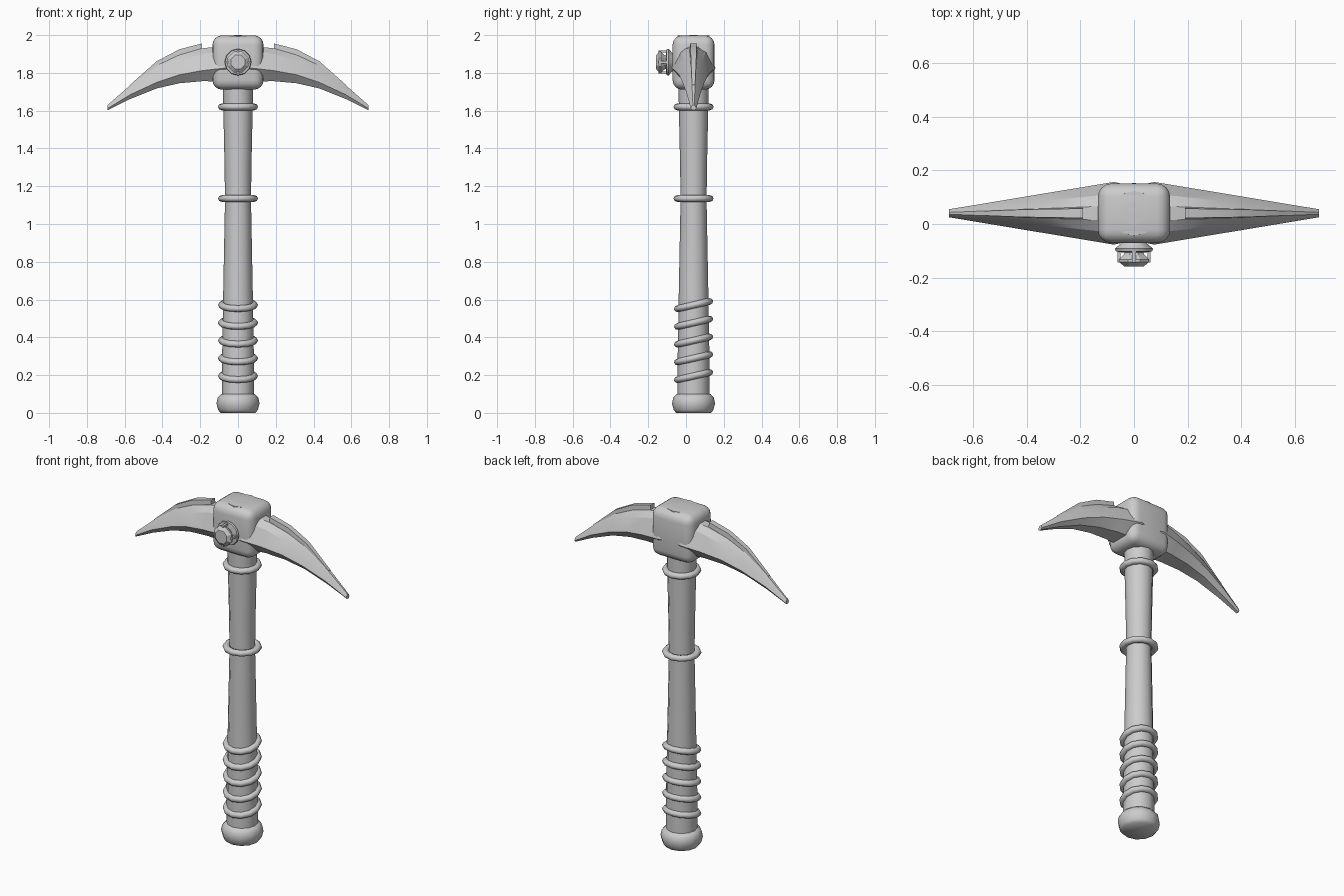
import bpy, bmesh, math
from mathutils import Matrix, Vector

if "Cube" in bpy.data.objects:
    bpy.data.objects.remove(bpy.data.objects["Cube"], do_unlink=True)

AXIS_Y = 0.04

grey = bpy.data.materials.new("plain grey")
grey.use_nodes = True
grey.diffuse_color = (0.6, 0.6, 0.6, 1)
grey.node_tree.nodes["Principled BSDF"].inputs["Base Color"].default_value = (0.6, 0.6, 0.6, 1)


def finish(name, bm, angle=35):
    bmesh.ops.recalc_face_normals(bm, faces=bm.faces)
    mesh = bpy.data.meshes.new(name)
    bm.to_mesh(mesh)
    bm.free()
    mesh.materials.append(grey)
    ob = bpy.data.objects.new(name, mesh)
    bpy.context.collection.objects.link(ob)
    bpy.ops.object.select_all(action='DESELECT')
    ob.select_set(True)
    bpy.context.view_layer.objects.active = ob
    if angle:
        bpy.ops.object.shade_smooth_by_angle(angle=math.radians(angle))
    return ob


def loft(bm, rings):
    """Skin closed rings of points and cap both ends."""
    loops = [[bm.verts.new(p) for p in ring] for ring in rings]
    for a, b in zip(loops, loops[1:]):
        for i in range(len(a)):
            j = (i + 1) % len(a)
            bm.faces.new((a[i], a[j], b[j], b[i]))
    bm.faces.new(loops[0])
    bm.faces.new(loops[-1])


def lathe(name, profile, sides, matrix, angle=40):
    bm = bmesh.new()
    turns = [math.tau * i / sides for i in range(sides)]
    loft(bm, [[(r * math.cos(t), r * math.sin(t), z) for t in turns] for r, z in profile])
    bm.transform(matrix)
    return finish(name, bm, angle)


def band(name, z, tilt=0.0, sides=12):
    """Ring with a rounded section around the handle."""
    bm = bmesh.new()
    rings = []
    for i in range(sides):
        t = math.tau * i / sides
        section = [(0.086 + 0.02 * math.cos(s), 0.018 * math.sin(s))
                   for s in (math.tau * k / 8 for k in range(8))]
        rings.append([bm.verts.new((r * math.cos(t), r * math.sin(t), h)) for r, h in section])
    for i in range(sides):
        a, b = rings[i], rings[(i + 1) % sides]
        for k in range(8):
            m = (k + 1) % 8
            bm.faces.new((a[k], a[m], b[m], b[k]))
    bm.transform(Matrix.Translation((0, AXIS_Y, z)) @ Matrix.Rotation(tilt, 4, 'X'))
    return finish(name, bm, 50)


# Handle, pommel and the shallow cap on top
upright = Matrix.Translation((0, AXIS_Y, 0))
lathe("handle", [(0.085, 0.05), (0.084, 0.3), (0.079, 0.6), (0.069, 1.12), (0.071, 1.3),
                 (0.078, 1.62), (0.08, 1.75)], 12, upright)
lathe("pommel", [(0.092, 0), (0.105, 0.015), (0.114, 0.05), (0.108, 0.08), (0.09, 0.1)],
      12, upright, 60)
lathe("top_cap", [(0.085, 1.97), (0.084, 1.997), (0.002, 2.0)], 12, upright)

# Plain bands and the tilted grip wraps
for n, z in enumerate((1.135, 1.62)):
    band(f"handle_band_{n + 1}", z)
for n in range(5):
    band(f"grip_wrap_{n + 1}", 0.195 + 0.094 * n, math.radians(13))

# Rounded head block
bm = bmesh.new()
bmesh.ops.create_cube(bm, size=1)
bm.transform(Matrix.Translation((0, AXIS_Y, 1.855)) @ Matrix.Diagonal((0.27, 0.222, 0.287, 1)))
bmesh.ops.bevel(bm, geom=bm.edges[:], offset=0.05, segments=4, profile=0.5, affect='EDGES')
finish("head_block", bm, 50)

# Curved blades: x, top, shoulder, widest line, bottom
STATIONS = [
    (0.00, 1.945, 1.925, 1.825, 1.755),
    (0.075, 1.942, 1.92, 1.825, 1.755),
    (0.19, 1.93, 1.90, 1.812, 1.756),
    (0.31, 1.895, 1.862, 1.79, 1.745),
    (0.43, 1.84, 1.805, 1.75, 1.718),
    (0.57, 1.735, 1.712, 1.685, 1.662),
    (0.69, 1.63, 1.625, 1.612, 1.603),
]


def blade_ring(side, row):
    x, top, shoulder, wide, low = row
    w = 0.117 - 0.102 * (max(x, 0.075) - 0.075) / 0.615
    if x == 0:
        w = 0.1
    half = [(0.24 * w, top), (0.62 * w, shoulder), (w, wide), (0.5 * w, low)]
    ring = half + [(-y, z) for y, z in reversed(half)]
    return [(side * x, AXIS_Y + y, z) for y, z in ring]


def fin_ring(side, x, top, low, w):
    return [(side * x, AXIS_Y + y, z) for y, z in
            ((-w, low), (-w * 0.8, top), (w * 0.8, top), (w, low))]


for label, side in (("left", 1), ("right", -1)):
    bm = bmesh.new()
    loft(bm, [blade_ring(side, row) for row in STATIONS])
    finish(f"{label}_blade", bm, 15)
    # Raised rib along the upper edge
    bm = bmesh.new()
    loft(bm, [fin_ring(side, x, top + lift, top - 0.03, w) for (x, top, *_), lift, w in
              zip(STATIONS[2:6], (0.026, 0.03, 0.022, 0.003), (0.022, 0.02, 0.017, 0.01))])
    finish(f"{label}_blade_rib", bm, 15)

# Faceted stud in a pronged setting on the front
facing = Matrix.Translation((0, -0.07, 1.857)) @ Matrix.Rotation(math.pi / 2, 4, 'X')
lathe("stud_base", [(0.045, -0.01), (0.05, 0.004), (0.071, 0.022), (0.068, 0.032), (0.045, 0.036)],
      12, facing, 30)
lathe("stud_gem", [(0.036, 0.03), (0.042, 0.045), (0.06, 0.062), (0.06, 0.072), (0.04, 0.088)],
      8, facing @ Matrix.Rotation(math.pi / 8, 4, 'Z'), 0)
for n in range(4):
    bm = bmesh.new()
    bmesh.ops.create_cube(bm, size=1)
    bm.transform(facing @ Matrix.Rotation(n * math.pi / 2, 4, 'Z')
                 @ Matrix.Translation((0.056, 0, 0.052)) @ Matrix.Diagonal((0.012, 0.014, 0.045, 1)))
    finish(f"stud_prong_{n + 1}", bm, 0)
